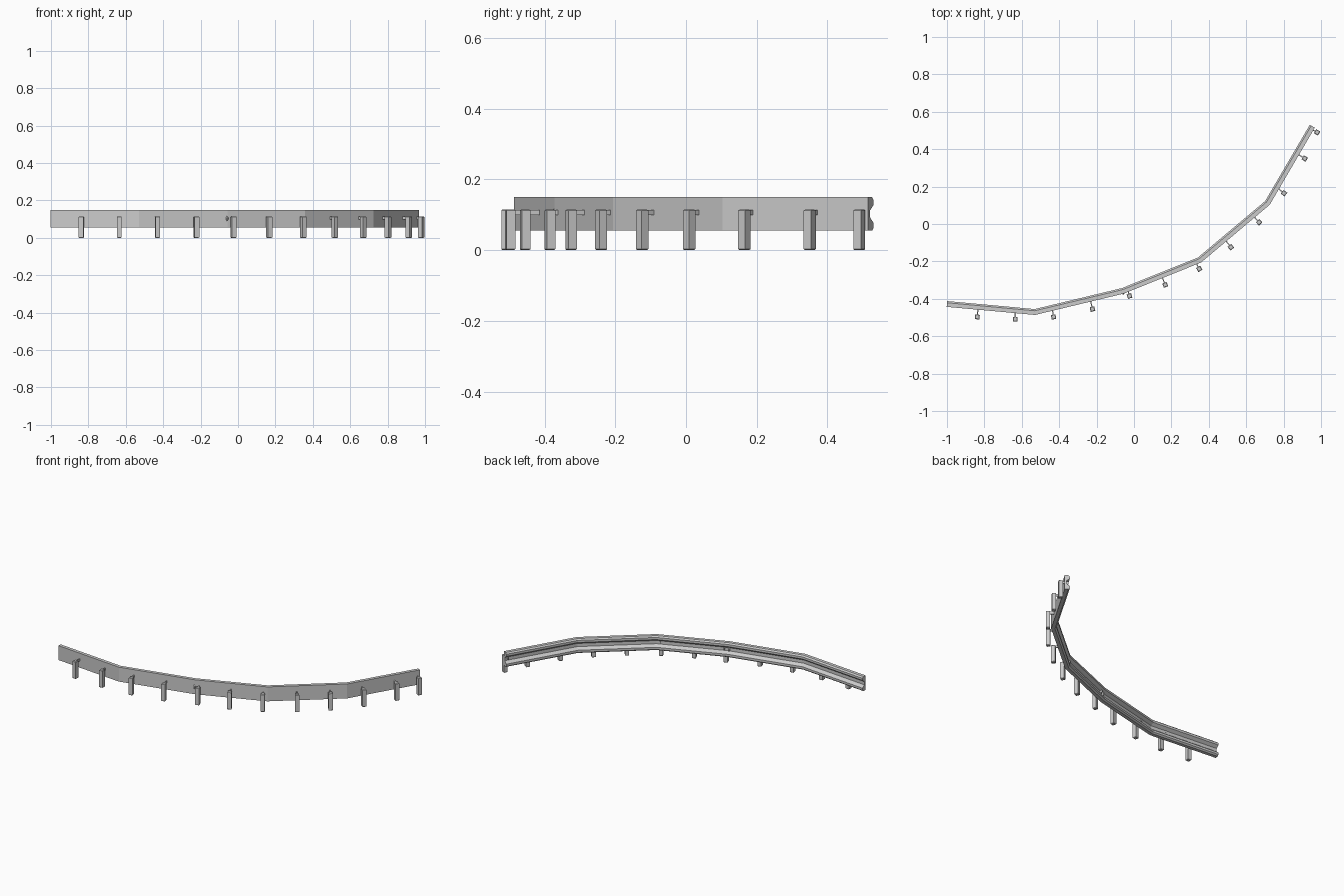
import bpy, bmesh, math
from mathutils import Vector, Matrix

if "Cube" in bpy.data.objects:
    bpy.data.objects.remove(bpy.data.objects["Cube"])

# Rail path seen from above (post side edge is offset to the right of travel)
PATH = [Vector(p) for p in [(-1, -.427), (-.53, -.47), (-.06, -.357),
                            (.35, -.192), (.713, .113), (.953, .523)]]
# Cross-section: (offset toward the inner side, height)
PROFILE = [(-.016, .055), (-.016, .15), (.006, .15), (.015, .142), (.015, .128),
           (-.004, .113), (-.004, .092), (.015, .077), (.015, .063), (.006, .055)]


def make_object(name, bm):
    bmesh.ops.recalc_face_normals(bm, faces=bm.faces)
    me = bpy.data.meshes.new(name)
    bm.to_mesh(me)
    bm.free()
    ob = bpy.data.objects.new(name, me)
    bpy.context.collection.objects.link(ob)
    return ob


def normal(a, b):
    d = (b - a).normalized()
    return Vector((-d.y, d.x))


# Rail: profile swept along the path with mitred corners
bm = bmesh.new()
rings = []
for i, p in enumerate(PATH):
    n1 = normal(PATH[max(i - 1, 0)], PATH[max(i, 1)])
    n2 = normal(PATH[min(i, 4)], PATH[min(i + 1, 5)])
    m = (n1 + n2).normalized()
    m /= m.dot(n1)
    rings.append([bm.verts.new((p.x + m.x * o, p.y + m.y * o, z)) for o, z in PROFILE])
N = len(PROFILE)
for a, b in zip(rings, rings[1:]):
    for j in range(N):
        bm.faces.new((a[j], a[(j + 1) % N], b[(j + 1) % N], b[j]))
bm.faces.new(rings[0])
bm.faces.new(rings[-1])
make_object("guard_rail", bm)


def box(bm, x0, x1, y0, y1, z0, z1, mat):
    size = Matrix.Diagonal((x1 - x0, y1 - y0, z1 - z0, 1))
    mid = Matrix.Translation(((x0 + x1) / 2, (y0 + y1) / 2, (z0 + z1) / 2))
    return bmesh.ops.create_cube(bm, size=1, matrix=mat @ mid @ size)["verts"]


# Posts with a small arm reaching to the rail
POSTS = [(-.838, -.497, -5), (-.635, -.51, 0), (-.43, -.497, 9), (-.222, -.455, 13),
         (-.024, -.385, 17), (.167, -.325, 22), (.349, -.24, 29), (.518, -.124, 38),
         (.669, .009, 42), (.802, .165, 52), (.913, .35, 58), (.979, .49, 62)]
for k, (x, y, deg) in enumerate(POSTS):
    bm = bmesh.new()
    mat = Matrix.Translation((x, y, 0)) @ Matrix.Rotation(math.radians(deg), 4, 'Z')
    box(bm, -.0125, .0125, -.0125, .0125, 0, .115, mat)
    bmesh.ops.bevel(bm, geom=[e for e in bm.edges
                              if abs(e.verts[0].co.z - e.verts[1].co.z) < .01],
                    offset=.003, segments=1, affect='EDGES')
    box(bm, -.003, .003, .01, .048, .099, .114, mat)
    make_object(f"post_{k + 1:02d}", bm)

# Joint stud at the middle bend
bm = bmesh.new()
p = PATH[2]
mat = (Matrix.Translation((p.x, p.y - .008, .103)) @ Matrix.Rotation(math.radians(18), 4, 'Z')
       @ Matrix.Diagonal((.008, .014, .018, 1)))
bmesh.ops.create_uvsphere(bm, u_segments=12, v_segments=8, radius=1, matrix=mat)
make_object("joint_stud", bm)
